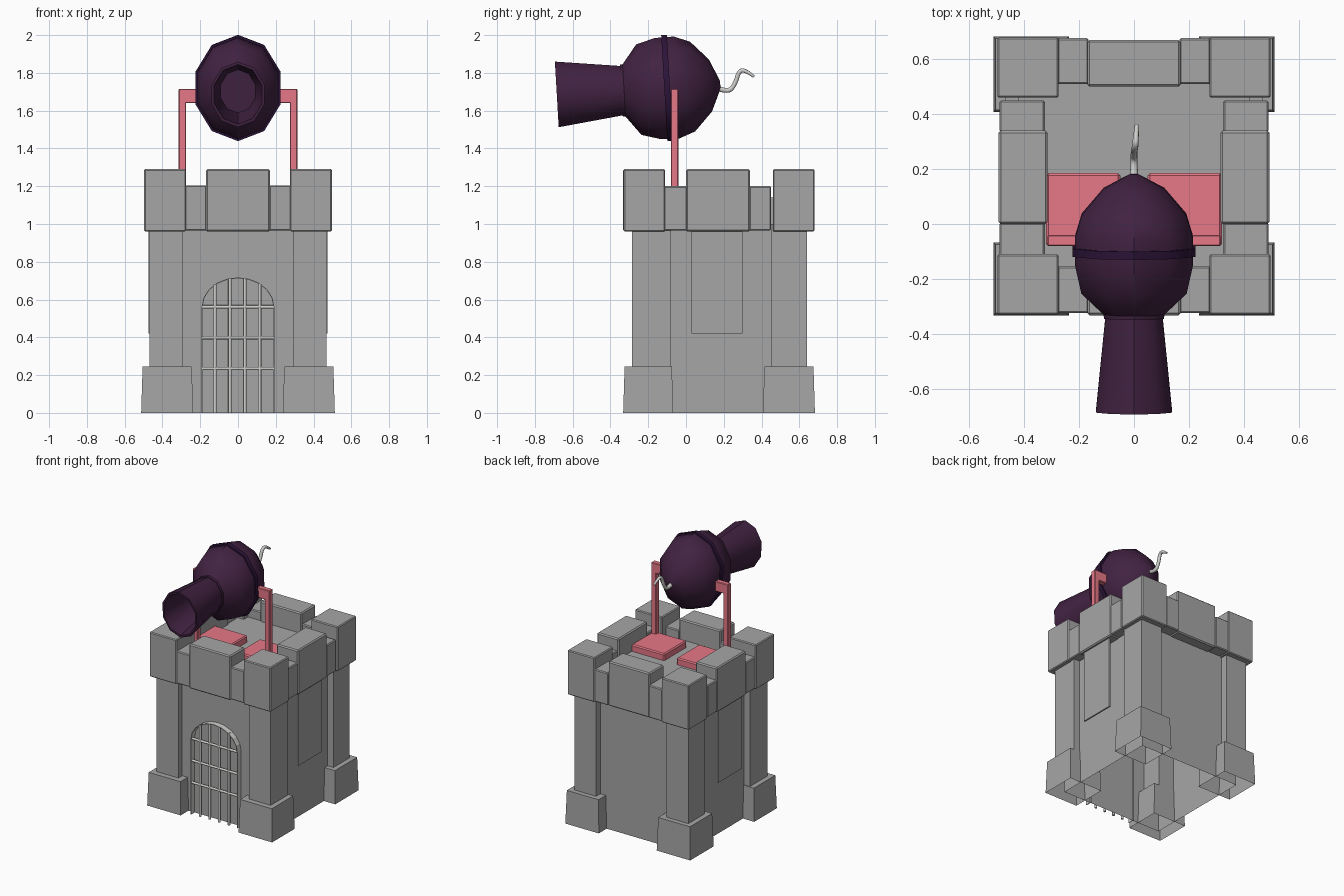
import bpy, bmesh, math
from mathutils import Matrix, Vector

if "Cube" in bpy.data.objects:
    bpy.data.objects.remove(bpy.data.objects["Cube"], do_unlink=True)


def material(name, rgb):
    m = bpy.data.materials.new(name)
    m.use_nodes = True
    m.diffuse_color = (*rgb, 1)
    node = next(n for n in m.node_tree.nodes if n.type == 'BSDF_PRINCIPLED')
    node.inputs["Base Color"].default_value = (*rgb, 1)
    return m


stone = material("stone grey", (0.38, 0.38, 0.38))
plum = material("dark plum", (0.053, 0.016, 0.053))
indigo = material("dark indigo", (0.026, 0.007, 0.042))
pink = material("rose pink", (0.85, 0.2, 0.26))
metal = material("pale metal", (0.62, 0.62, 0.6))


def finish(bm, name, mat, smooth=None):
    me = bpy.data.meshes.new(name)
    bm.to_mesh(me)
    bm.free()
    me.materials.append(mat)
    if smooth:
        me.polygons.foreach_set("use_smooth", [True] * len(me.polygons))
        me.set_sharp_from_angle(angle=math.radians(smooth))
    ob = bpy.data.objects.new(name, me)
    bpy.context.collection.objects.link(ob)
    return ob


def box(name, xs, ys, zs, mat=stone, bevel=0.0, flare=0.0, hollow=False):
    """Box from ranges; flare widens the foot, hollow leaves the underside open."""
    bm = bmesh.new()
    bmesh.ops.create_cube(bm, size=1)
    mid = Vector([(r[0] + r[1]) / 2 for r in (xs, ys, zs)])
    size = Vector([abs(r[1] - r[0]) for r in (xs, ys, zs)])
    if hollow:
        under = [f for f in bm.faces if f.normal.z < -0.5]
        bmesh.ops.delete(bm, geom=under, context='FACES_ONLY')
    for v in bm.verts:
        grow = flare if v.co.z < 0 else 0
        v.co = mid + Vector((v.co.x * (size.x + grow), v.co.y * (size.y + grow), v.co.z * size.z))
    if bevel:
        bmesh.ops.bevel(bm, geom=bm.edges[:], offset=bevel, segments=1, affect='EDGES')
    return finish(bm, name, mat)


def tube(name, points, radius, mat, kind='POLY', sides=2, tips=None):
    cu = bpy.data.curves.new(name, 'CURVE')
    cu.dimensions = '3D'
    cu.bevel_depth, cu.bevel_resolution, cu.use_fill_caps = radius, sides, True
    sp = cu.splines.new(kind)
    sp.points.add(len(points) - 1)
    for i, p in enumerate(points):
        sp.points[i].co = (*p, 1)
        sp.points[i].radius = tips[i] if tips else 1
    if kind == 'NURBS':
        sp.order_u, sp.use_endpoint_u = 3, True
    cu.materials.append(mat)
    ob = bpy.data.objects.new(name, cu)
    bpy.context.collection.objects.link(ob)
    return ob


# Tower body, open underneath, with its floor under the parapet
box("tower_body", (-0.42, 0.42), (-0.24, 0.59), (0, 1.14), hollow=True)

for side, s in (("left", 1), ("right", -1)):
    # Corner feet, pillars and corner battlements
    for end, foot, shaft, top in (
            ("front", (-0.325, -0.075), (-0.285, -0.08), (-0.33, -0.11)),
            ("back", (0.415, 0.675), (0.45, 0.64), (0.46, 0.68))):
        tag = f"{end}_{side}"
        box("foot_" + tag, (s * 0.245, s * 0.505), foot, (0, 0.245), flare=0.015, hollow=True)
        box("pillar_" + tag, (s * 0.29, s * 0.468), shaft, (0.2, 1.0), hollow=True)
        box("corner_battlement_" + tag, (s * 0.275, s * 0.497), top, (0.96, 1.29), bevel=0.006)

    # Side parapet: tall middle block between two low ones, with a hanging panel
    box("low_parapet_front_half_" + side, (s * 0.325, s * 0.49), (-0.12, 0.005), (0.965, 1.2), bevel=0.006)
    box("low_parapet_back_half_" + side, (s * 0.325, s * 0.49), (0.335, 0.45), (0.965, 1.2), bevel=0.006)
    box("tall_parapet_" + side, (s * 0.315, s * 0.493), (0, 0.34), (0.96, 1.29), bevel=0.008)
    box("hanging_panel_" + side, (s * 0.464, s * 0.475), (0.03, 0.3), (0.42, 0.98))

    # Front and back parapet: low blocks beside the tall one
    box("low_parapet_front_" + side, (s * 0.165, s * 0.28), (-0.325, -0.155), (0.965, 1.205), bevel=0.006)
    box("low_parapet_back_" + side, (s * 0.165, s * 0.28), (0.51, 0.677), (0.965, 1.205), bevel=0.006)

    # Cannon cradle: pad, post and trunnion arm
    box("pad_" + side, (s * 0.05, s * 0.32), (-0.08, 0.185), (1.13, 1.19), pink, 0.008)
    box("post_" + side, (s * 0.275, s * 0.315), (-0.08, -0.04), (1.15, 1.715), pink, 0.004)
    box("arm_" + side, (s * 0.17, s * 0.29), (-0.08, -0.04), (1.64, 1.715), pink, 0.004)

box("tall_parapet_front", (-0.17, 0.17), (-0.333, -0.16), (0.96, 1.29), bevel=0.008)
box("tall_parapet_back", (-0.17, 0.17), (0.5, 0.67), (0.96, 1.29), bevel=0.008)

# Gate: arched rim as a thin band
HALF, SPRING, RISE, GATE_Y = 0.19, 0.56, 0.155, -0.27


def arch_height(x):
    return SPRING + RISE * math.sqrt(max(0, 1 - (x / HALF) ** 2))


bm = bmesh.new()
outline = [(HALF, 0)] + [(HALF * math.cos(a), SPRING + RISE * math.sin(a))
                         for a in (math.pi * i / 10 for i in range(11))] + [(-HALF, 0)]
rows = [[bm.verts.new((x, y, z)) for x, z in outline] for y in (-0.23, GATE_Y - 0.012)]
for i in range(len(outline) - 1):
    bm.faces.new((rows[0][i], rows[0][i + 1], rows[1][i + 1], rows[1][i]))
rim = finish(bm, "gate_arch_rim", metal)
solid = rim.modifiers.new("thickness", 'SOLIDIFY')
solid.thickness, solid.offset = 0.005, 0

# Gate bars
for i in range(4):
    x = -0.122 + 0.079 * i
    tube(f"gate_upright_{i + 1}", [(x, GATE_Y, 0), (x, GATE_Y, arch_height(x))], 0.009, metal)
for i in range(3):
    z = 0.235 + 0.163 * i
    tube(f"gate_crossbar_{i + 1}", [(-HALF, GATE_Y, z), (HALF, GATE_Y, z)], 0.009, metal)

# Cannon: ten-sided lathe along the barrel axis, narrower than tall
PIVOT = Vector((0, -0.1, 1.72))
TILT = Matrix.Rotation(0.058, 3, 'X')
SIDES = 10


def lathe(name, profile, mat, closed=False):
    bm = bmesh.new()
    rings = []
    for y, r in profile:
        ring = []
        for k in range(SIDES):
            a = 2 * math.pi * k / SIDES
            co = Vector((0.84 * r * math.sin(a), y + 0.1, r * math.cos(a)))
            ring.append(bm.verts.new(PIVOT + TILT @ co))
        rings.append(ring)
    pairs = list(zip(rings, rings[1:])) + ([(rings[-1], rings[0])] if closed else [])
    for a, b in pairs:
        for k in range(SIDES):
            n = (k + 1) % SIDES
            bm.faces.new((a[k], a[n], b[n], b[k]))
    if not closed:
        bm.faces.new(rings[0])
        bm.faces.new(rings[-1])
    bmesh.ops.recalc_face_normals(bm, faces=bm.faces)
    return finish(bm, name, mat, smooth=38)


lathe("cannon", [(0.182, 0.02), (0.13, 0.138), (0.035, 0.238), (-0.05, 0.27), (-0.15, 0.268),
                 (-0.25, 0.24), (-0.335, 0.13), (-0.685, 0.174), (-0.685, 0.158),
                 (-0.4, 0.115)], plum)
lathe("cannon_band", [(-0.085, 0.25), (-0.085, 0.281), (-0.115, 0.281), (-0.115, 0.25)], indigo, True)
lathe("neck_band", [(-0.325, 0.11), (-0.325, 0.139), (-0.343, 0.137), (-0.343, 0.11)], plum, True)

# Fuse curling up from the rear
tube("fuse", [(0, 0.165, 1.72), (0, 0.225, 1.695), (0, 0.262, 1.745), (0.004, 0.28, 1.81),
              (0.007, 0.315, 1.815), (0.01, 0.36, 1.78)], 0.012, metal, 'NURBS', 3,
     [1.2, 1.1, 1, 1, 0.9, 0.6])
